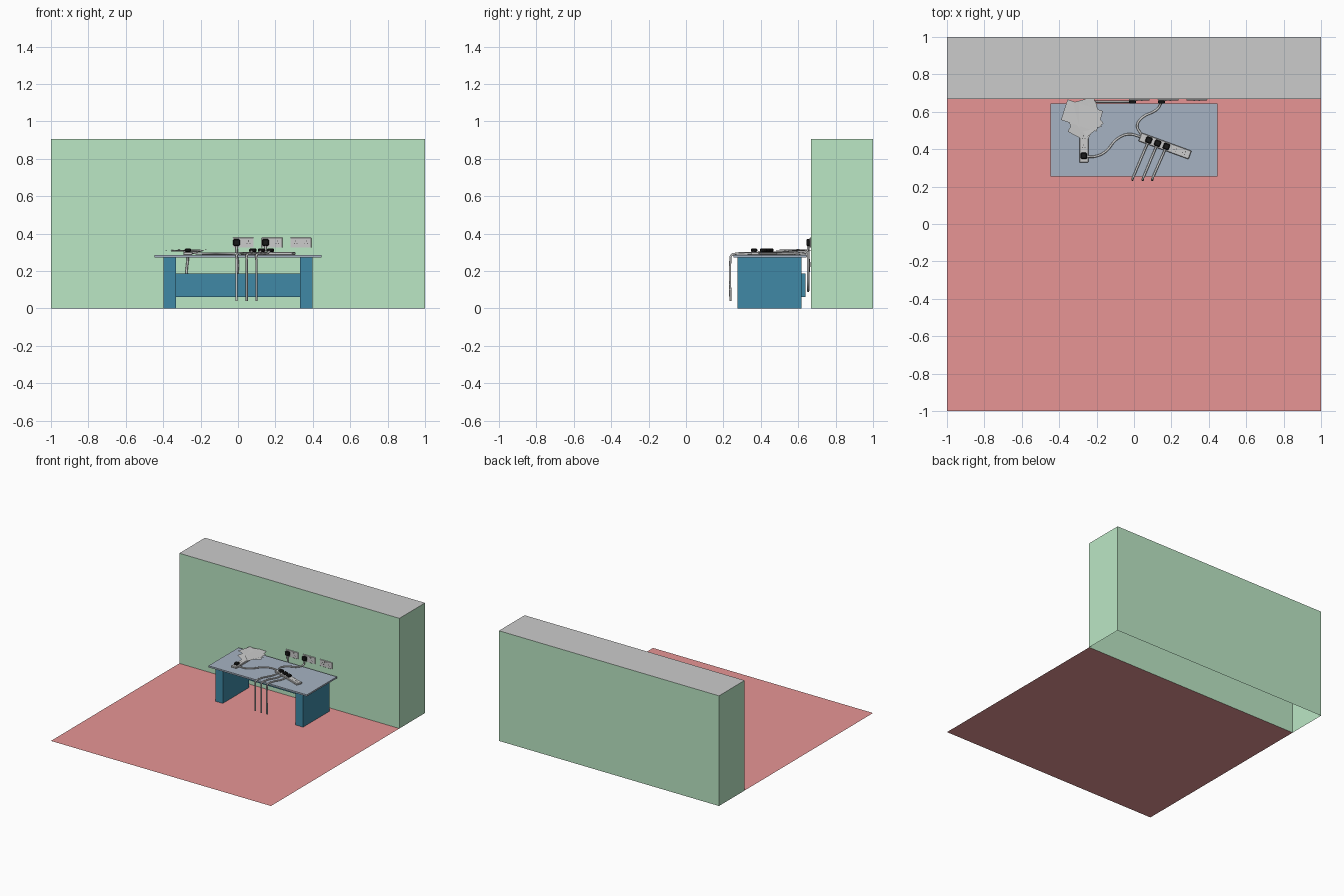
import bpy, bmesh, math
from mathutils import Vector, Matrix

if "Cube" in bpy.data.objects:
    bpy.data.objects.remove(bpy.data.objects["Cube"])


def mat(name, rgb):
    m = bpy.data.materials.new(name)
    m.diffuse_color = (*rgb, 1)
    m.use_nodes = True
    m.node_tree.nodes["Principled BSDF"].inputs["Base Color"].default_value = m.diffuse_color
    return m


GREEN = mat("wall_green", (0.50, 0.80, 0.56))
RED = mat("floor_red", (0.80, 0.30, 0.30))
SLATE = mat("desk_slate", (0.38, 0.45, 0.54))
BLUE = mat("desk_blue", (0.05, 0.25, 0.38))
BLACK = mat("plug_black", (0.01, 0.01, 0.01))


def finish(name, bm, m=None, matrix=None):
    me = bpy.data.meshes.new(name)
    bm.to_mesh(me)
    bm.free()
    ob = bpy.data.objects.new(name, me)
    bpy.context.collection.objects.link(ob)
    if m:
        me.materials.append(m)
    if matrix:
        ob.matrix_world = matrix
    return ob


def box(name, lo, hi, m=None, matrix=None, bevel=0):
    lo, hi = Vector(lo), Vector(hi)
    bm = bmesh.new()
    bmesh.ops.create_cube(bm, size=1, matrix=Matrix.Translation((lo + hi) / 2)
                          @ Matrix.Diagonal((*(hi - lo), 1)))
    if bevel:
        bmesh.ops.bevel(bm, geom=bm.edges[:], offset=bevel, segments=1, affect='EDGES')
    return finish(name, bm, m, matrix)


def sheet(name, w, d, matrix, m=None):
    bm = bmesh.new()
    bmesh.ops.create_grid(bm, x_segments=1, y_segments=1, size=0.5,
                          matrix=Matrix.Diagonal((w, d, 1, 1)))
    return finish(name, bm, m, matrix)


def cord(name, pts, r=0.006):
    cu = bpy.data.curves.new(name, 'CURVE')
    cu.dimensions = '3D'
    cu.bevel_depth, cu.bevel_resolution, cu.resolution_u = r, 2, 8
    cu.use_fill_caps = True
    sp = cu.splines.new('BEZIER')
    sp.bezier_points.add(len(pts) - 1)
    for bp, p in zip(sp.bezier_points, pts):
        bp.co = p
        bp.handle_left_type = bp.handle_right_type = 'AUTO'
    ob = bpy.data.objects.new(name, cu)
    bpy.context.collection.objects.link(ob)


# Sockets and plugs face local +z, pins spread in local xy
def socket_holes(name, matrix):
    for i, (x, y, w, h) in enumerate([(0, .008, .003, .006), (-.007, -.006, .005, .003),
                                      (.007, -.006, .005, .003)]):
        box(f"{name}_slot_{i}", (x - w / 2, y - h / 2, -.001), (x + w / 2, y + h / 2, .0006),
            BLACK, matrix)


def plug(name, matrix, size=0.034, h=0.018):
    s = size / 2
    box(name, (-s, -s, 0), (s, s, h), BLACK, matrix, bevel=0.005)


# Room: floor sheet and open-bottomed wall with a grey top
sheet("floor", 2, 1.667, Matrix.Translation((0, -0.1665, 0)), RED)
wall = box("wall", (-1, 0.667, 0), (1, 1, 0.905), GREEN)
wall.data.materials.append(mat("wall_top_grey", (0.8, 0.8, 0.8)))
bm = bmesh.new()
bm.from_mesh(wall.data)
bm.normal_update()
for f in bm.faces[:]:
    if f.normal.z > 0.5:
        f.material_index = 1
    elif f.normal.z < -0.5:
        bm.faces.remove(f)
bm.to_mesh(wall.data)
bm.free()

# Desk
box("desk_top", (-0.447, 0.255, 0.273), (0.447, 0.645, 0.286), SLATE)
for side, x in (("left", -0.365), ("right", 0.365)):
    box(f"{side}_leg", (x - 0.034, 0.275, 0), (x + 0.034, 0.617, 0.273), BLUE)
box("back_panel", (-0.335, 0.617, 0.06), (0.335, 0.64, 0.188), BLUE)


# Extension strips, local x runs from the cord end to the far end
def strip(name, matrix, plugs):
    box(name, (0, -0.024, 0), (0.285, 0.024, 0.016), None, matrix, bevel=0.003)
    for k in range(5):
        at = matrix @ Matrix.Translation((0.05 + 0.05 * k, 0, 0.016)) @ Matrix.Rotation(math.pi / 2, 4, 'Z')
        if k in plugs:
            plug(f"{name}_plug_{k}", at)
        else:
            socket_holes(f"{name}_socket_{k}", at)


right_m = Matrix.Translation((0.032, 0.466, 0.286)) @ Matrix.Rotation(math.radians(-20), 4, 'Z')
left_m = Matrix.Translation((-0.268, 0.614, 0.286)) @ Matrix.Rotation(math.radians(-90), 4, 'Z')
strip("right_strip", right_m, {0, 1, 2})
strip("left_strip", left_m, {4})

# Wall sockets: double plates, two of them with a plug on the left
face = Matrix.Rotation(math.pi / 2, 4, 'X')
for i, x in enumerate((0.028, 0.182, 0.336)):
    box(f"wall_socket_{i}", (x - 0.056, 0.661, 0.325), (x + 0.056, 0.668, 0.379), None, bevel=0.002)
    for j, dx in enumerate((-0.028, 0.028)):
        at = Matrix.Translation((x + dx, 0.661, 0.352)) @ face
        socket_holes(f"wall_socket_{i}_{j}", at)
        box(f"wall_switch_{i}_{j}", (x + dx * 0.45 - .004, 0.658, 0.362),
            (x + dx * 0.45 + .004, 0.662, 0.372))
for i, x in enumerate((-0.008, 0.147)):
    plug(f"wall_plug_{i}", Matrix.Translation((x, 0.663, 0.352)) @ face, 0.036, 0.02)

# Three loose cords hanging over the front edge
for k, x in enumerate((-0.008, 0.047, 0.098)):
    p = right_m @ Vector((0.05 + 0.05 * k, -0.015, 0.008))
    cord(f"hanging_cord_{k}", [(p.x, p.y, 0.304), (x + (p.x - x) * .8, .245 + (p.y - .245) * .8, .294),
         (x + .012, 0.27, 0.293), (x, 0.241, 0.282), (x, 0.237, 0.255), (x, 0.237, 0.04)])

# Cords: left strip to right strip, wall to table, and left strip down behind the desk
cord("linking_cord", [(-0.255, 0.361, 0.3), (-0.21, 0.361, 0.294), (-0.155, 0.385, 0.293),
     (-0.09, 0.455, 0.293), (-0.03, 0.48, 0.293), (0.037, 0.466, 0.294)])
cord("wall_cord", [(0.147, 0.653, 0.34), (0.145, 0.647, 0.305), (0.125, 0.615, 0.294),
     (0.04, 0.565, 0.293), (0.017, 0.525, 0.293), (0.035, 0.485, 0.293), (0.05, 0.46, 0.295)])
cord("rear_cord", [(-0.268, 0.61, 0.294), (-0.268, 0.64, 0.293), (-0.268, 0.653, 0.275),
     (-0.268, 0.653, 0.16), (-0.22, 0.653, 0.105), (-0.13, 0.653, 0.095), (-0.04, 0.653, 0.115),
     (-0.008, 0.653, 0.17), (-0.008, 0.653, 0.34)])

# Loose papers heaped over the left strip
for i, (x, y, a, tx, ty) in enumerate([(-0.265, 0.54, 62, 2, 3), (-0.26, 0.565, -50, -2, 2),
                                       (-0.27, 0.58, 15, 2, -2), (-0.25, 0.585, -75, 1, 2),
                                       (-0.278, 0.58, -18, 1, -2)]):
    m = (Matrix.Translation((x, y, 0.3045 + 0.002 * i)) @ Matrix.Rotation(math.radians(tx), 4, 'X')
         @ Matrix.Rotation(math.radians(ty), 4, 'Y') @ Matrix.Rotation(math.radians(a), 4, 'Z'))
    sheet(f"paper_{i}", 0.2 if i == 4 else 0.165, 0.115, m)
